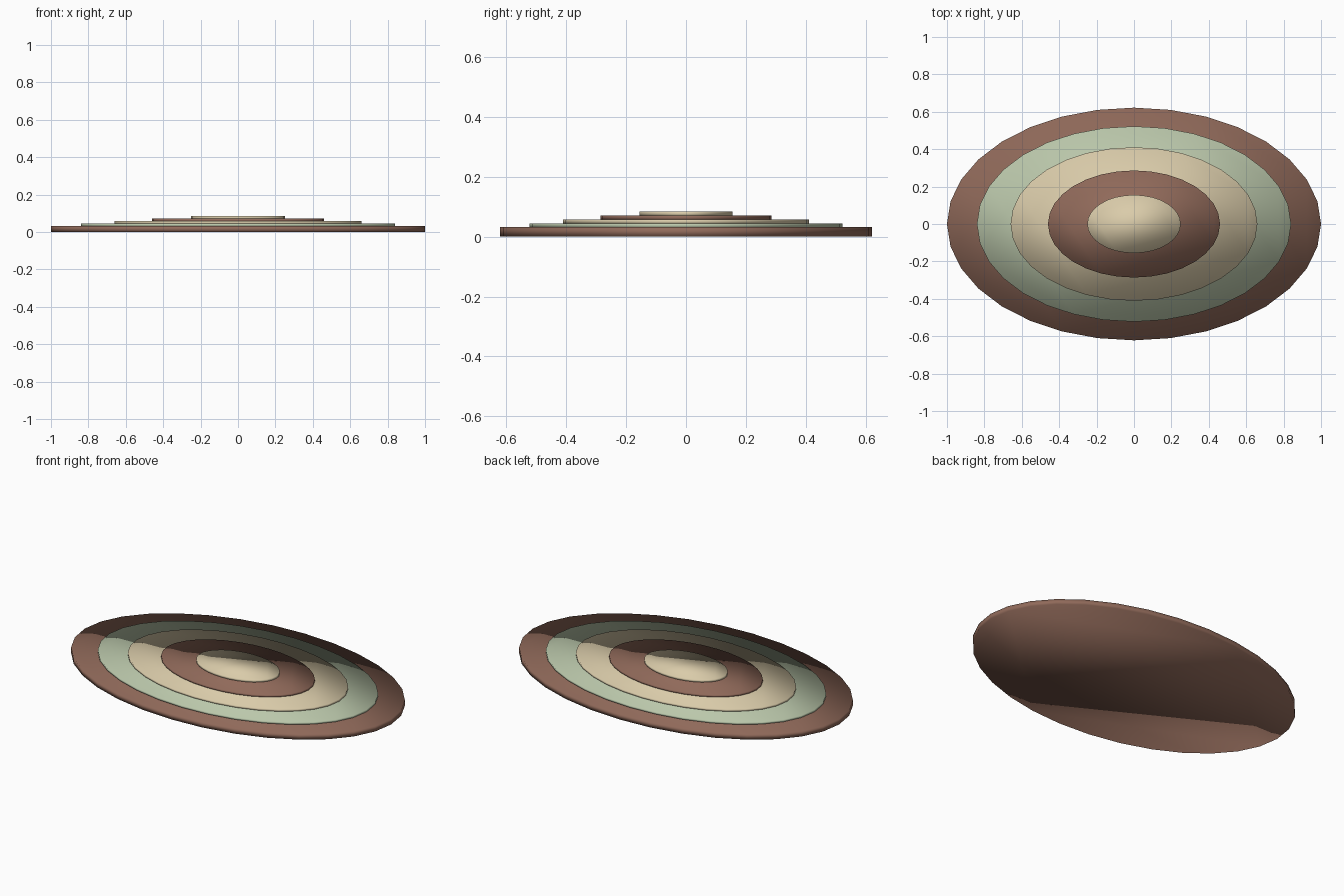
import bpy

if "Cube" in bpy.data.objects:
    bpy.data.objects.remove(bpy.data.objects["Cube"])

SIDES = 32
DEPTH_RATIO = 0.622  # oval: depth relative to width


def material(name, rgb):
    m = bpy.data.materials.new(name)
    m.diffuse_color = (*rgb, 1.0)
    m.use_nodes = True
    m.node_tree.nodes["Principled BSDF"].inputs["Base Color"].default_value = m.diffuse_color
    return m


brown = material("warm brown", (0.28, 0.143, 0.102))
sage = material("sage green", (0.50, 0.58, 0.41))
cream = material("cream", (0.70, 0.60, 0.40))


def oval_layer(name, radius, bottom, top, mat):
    """Flat oval disc between two heights."""
    bpy.ops.mesh.primitive_cylinder_add(
        vertices=SIDES, radius=1.0, depth=top - bottom,
        location=(0, 0, (top + bottom) / 2))
    ob = bpy.context.object
    ob.name = name
    ob.scale = (radius, radius * DEPTH_RATIO, 1)
    bpy.ops.object.transform_apply(location=False, rotation=False, scale=True)
    # soft shading runs across the rim, as on a padded rug
    bpy.ops.object.shade_smooth()
    ob.data.materials.append(mat)


# Rug base and the stacked rings, widest first
layers = [
    ("rug_base", 1.00, 0.032, brown),
    ("outer_ring", 0.84, 0.045, sage),
    ("middle_ring", 0.66, 0.058, cream),
    ("inner_ring", 0.46, 0.071, brown),
    ("rug_centre", 0.25, 0.085, cream),
]
below = 0.0
for name, radius, top, mat in layers:
    oval_layer(name, radius, below, top, mat)
    below = top - 0.002  # sink each layer slightly into the one below
